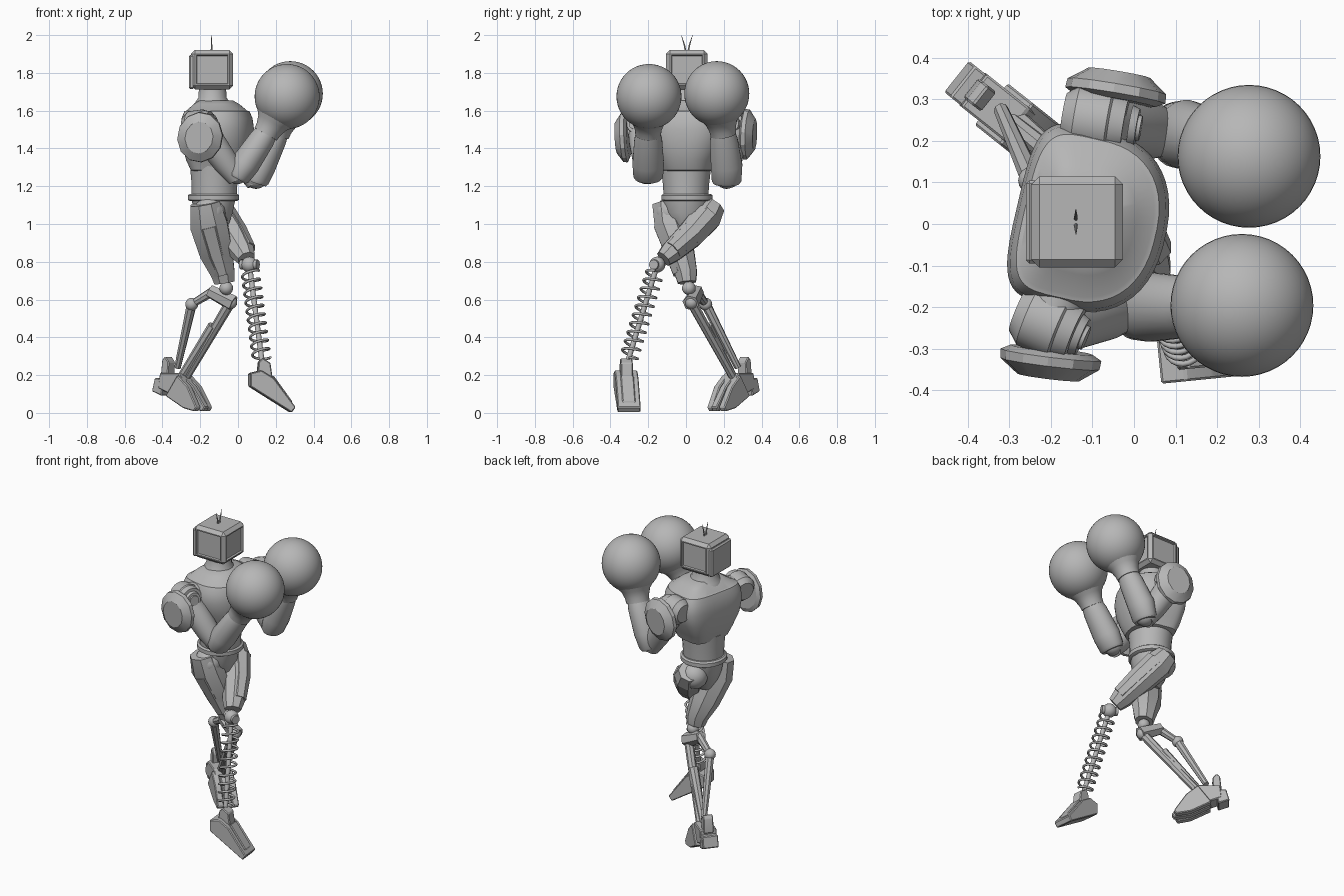
import bpy, bmesh, math
from mathutils import Vector as V

cube = bpy.data.objects.get("Cube")
if cube:
    bpy.data.objects.remove(cube, do_unlink=True)

GREY = (0.47, 0.47, 0.47, 1)
grey = bpy.data.materials.new("plain_grey")
grey.diffuse_color = GREY
grey.use_nodes = True
grey.node_tree.nodes["Principled BSDF"].inputs["Base Color"].default_value = GREY


def finish(name, bm, angle=35):
    bmesh.ops.recalc_face_normals(bm, faces=bm.faces)
    mesh = bpy.data.meshes.new(name)
    bm.to_mesh(mesh)
    bm.free()
    mesh.materials.append(grey)
    ob = bpy.data.objects.new(name, mesh)
    bpy.context.collection.objects.link(ob)
    bpy.ops.object.select_all(action='DESELECT')
    ob.select_set(True)
    bpy.context.view_layer.objects.active = ob
    bpy.ops.object.shade_smooth_by_angle(angle=math.radians(angle))


def ellipse(t):
    return math.cos(t), math.sin(t)


def chest_shape(t):
    # rounded in front, flat across the back
    c, s = ellipse(t)
    depth, p, q = (0.2, 0.85, 0.85) if c > 0 else (0.165, 0.4, 0.55)
    return (math.copysign(depth * abs(c) ** p, c),
            math.copysign(0.22 * abs(s) ** q, s))


def loft(name, sections, ref=(1, 0, 0), sides=24, shape=ellipse, angle=35):
    """Skin of cross-sections (position, radius along ref, radius across)."""
    bm = bmesh.new()
    pts = [V(s[0]) for s in sections]
    rings = []
    for i, (p, (_, ra, rb)) in enumerate(zip(pts, sections)):
        tan = (pts[min(i + 1, len(pts) - 1)] - pts[max(i - 1, 0)]).normalized()
        a = V(ref)
        a = (a - tan * a.dot(tan)).normalized()
        b = tan.cross(a)
        ring = []
        for k in range(sides):
            u, v = shape(2 * math.pi * (k + 0.5) / sides)
            ring.append(bm.verts.new(p + a * u * ra + b * v * rb))
        rings.append(ring)
    for r0, r1 in zip(rings, rings[1:]):
        for k in range(sides):
            j = (k + 1) % sides
            bm.faces.new((r0[k], r0[j], r1[j], r1[k]))
    bm.faces.new(rings[0])
    bm.faces.new(rings[-1])
    finish(name, bm, angle)


def rod(name, p, q, r0, r1, sides=16):
    loft(name, [(p, r0, r0), (q, r1, r1)], (0.3, 0.2, 1), sides)


def ball(name, p, r, detail=32):
    bm = bmesh.new()
    bmesh.ops.create_uvsphere(bm, u_segments=detail, v_segments=detail // 2, radius=r)
    bmesh.ops.translate(bm, verts=bm.verts, vec=V(p))
    finish(name, bm)


def slab(name, profile, origin, forward, half, shift=0, bevel=0.005):
    """Side outline (distance forward, height) given a width."""
    bm = bmesh.new()
    f = V(forward).normalized()
    side = V((-f.y, f.x, 0))
    lo, hi = ([bm.verts.new(V(origin) + f * s + V((0, 0, z)) + side * w)
               for s, z in profile] for w in (shift - half, shift + half))
    bm.faces.new(lo)
    bm.faces.new(hi)
    for i in range(len(lo)):
        j = (i + 1) % len(lo)
        bm.faces.new((lo[i], lo[j], hi[j], hi[i]))
    bmesh.ops.recalc_face_normals(bm, faces=bm.faces)
    bmesh.ops.bevel(bm, geom=bm.edges[:], offset=bevel, segments=1, affect='EDGES')
    finish(name, bm, 20)


def box(name, centre, size, bevel, panel=0):
    bm = bmesh.new()
    bmesh.ops.create_cube(bm, size=1)
    for v in bm.verts:
        v.co = V(c + s * k for c, s, k in zip(centre, size, v.co))
    bmesh.ops.bevel(bm, geom=bm.edges[:], offset=bevel, segments=1, affect='EDGES')
    if panel:
        bm.normal_update()
        big = [f for f in bm.faces if f.calc_area() > 0.015 and abs(f.normal.z) < 0.5]
        bmesh.ops.inset_individual(bm, faces=big, thickness=panel, depth=0)
        bmesh.ops.inset_individual(bm, faces=big, thickness=0.005, depth=-0.01)
    finish(name, bm, 25)


# Head, antennae and neck
box("head", (-0.137, 0.005, 1.817), (0.222, 0.22, 0.208), 0.02, 0.01)
box("head_back_cover", (-0.245, 0.005, 1.805), (0.03, 0.2, 0.18), 0.008)
for s, side in ((-1, "front"), (1, "back")):
    loft(side + "_antenna", [((-0.14, 0.005 + s * y, z), r, r) for y, z, r in
                             ((0.006, 1.91, 0.005), (0.014, 1.95, 0.004), (0.03, 2.0, 0.001))], sides=8)
loft("neck", [((-0.135, 0, z), r, r) for z, r in
              ((1.6, 0.11), (1.64, 0.095), (1.67, 0.075), (1.73, 0.072))])

# Torso
loft("chest", [((-0.12, 0.01, z), u, v) for z, u, v in
               ((1.28, 0.6, 0.55), (1.285, 0.72, 0.62), (1.34, 0.86, 0.72), (1.42, 0.96, 0.92),
                (1.5, 1, 1), (1.56, 0.96, 0.97), (1.597, 0.88, 0.89), (1.6, 0.82, 0.84),
                (1.635, 0.62, 0.6), (1.655, 0.45, 0.42))],
     (0.974, -0.225, 0), 48, chest_shape, 28)
loft("abdomen", [((-0.125, 0, z), a, b) for z, a, b in
                 ((1.14, 0.12, 0.118), (1.22, 0.122, 0.124), (1.31, 0.13, 0.135))], sides=32)
loft("belt", [((-0.13, 0.005, z), r, r) for z, r in
              ((1.122, 0.125), (1.128, 0.136), (1.152, 0.136), (1.16, 0.125))], sides=32)
loft("pelvis", [((-0.13, 0, z), a, b) for z, a, b in
                ((1.13, 0.12, 0.125), (1.06, 0.105, 0.12), (1.0, 0.085, 0.08), (0.94, 0.05, 0.04))], sides=12)

# Arms: barrel ends, elbow, forearm middle, wrist, glove, pad centre, pad normal
arms = {
    "front": ((-0.27, -0.21, 1.515), (-0.14, -0.265, 1.53), (-0.005, -0.2, 1.24), (0.04, -0.2, 1.32),
              (0.155, -0.2, 1.49), (0.26, -0.196, 1.675), (-0.2, -0.315, 1.46), (-0.12, -1, -0.05)),
    "back": ((-0.16, 0.26, 1.52), (-0.01, 0.235, 1.53), (0.095, 0.215, 1.215), (0.125, 0.215, 1.31),
             (0.21, 0.195, 1.49), (0.277, 0.163, 1.69), (-0.045, 0.31, 1.475), (0.17, 1, -0.05)),
}
for side, points in arms.items():
    inner, cap, elbow, mid, wrist, glove, pad, normal = map(V, points)
    normal.normalize()
    shoulder = inner.lerp(cap, 0.5)
    axis = (cap - inner).normalized()
    rod(side + "_shoulder_socket", (-0.12, 0.01, 1.5), shoulder, 0.1, 0.07, 24)
    loft(side + "_shoulder_barrel", [(inner + axis * d, r, r) for d, r in
                                     ((-0.01, 0.055), (0.02, 0.08), (0.1, 0.082), (0.105, 0.076), (0.14, 0.068))],
         (0, 0, 1), 28)
    rod(side + "_shoulder_hub", cap, cap + axis * 0.018, 0.052, 0.046, 24)
    rod(side + "_shoulder_bolt", cap, cap + axis * 0.027, 0.033, 0.03, 20)
    arm = elbow - shoulder
    loft(side + "_upper_arm", [(shoulder + arm * k, r, r) for k, r in
                               ((0, 0.07), (0.3, 0.076), (0.7, 0.068), (1, 0.05))], (0, 1, 0))
    ball(side + "_elbow", elbow + V((0, 0, 0.035)), 0.064, 24)
    loft(side + "_forearm", [(elbow, 0.07, 0.054), (elbow.lerp(mid, 0.15), 0.079, 0.064),
                             (mid, 0.084, 0.077), (mid.lerp(wrist, 0.75), 0.074, 0.068),
                             (wrist, 0.062, 0.06)], (0, 1, 0))
    loft(side + "_glove_cuff", [(wrist.lerp(glove, k), r, r) for k, r in
                                ((-0.08, 0.068), (0.06, 0.071), (0.25, 0.085), (0.55, 0.135))], (0, 1, 0), 32)
    ball(side + "_glove", glove, 0.172, 48)
    loft(side + "_shoulder_pad", [(pad + normal * d, a, b) for d, a, b in
                                  ((-0.012, 0.11, 0.1), (0, 0.135, 0.122), (0.022, 0.132, 0.12),
                                   (0.055, 0.085, 0.075))], (0.2, 0, 1), 12, angle=20)

# Thighs: faceted shells with a raised outer plate
thighs = {
    "rod_leg": (((-0.175, -0.1, 1.11), 0.085, 0.085), ((-0.155, -0.085, 1.0), 0.107, 0.088),
                ((-0.115, -0.03, 0.85), 0.094, 0.08), ((-0.08, 0, 0.74), 0.068, 0.064),
                ((-0.072, 0.005, 0.69), 0.058, 0.052)),
    "spring_leg": (((-0.13, 0.145, 1.095), 0.068, 0.066), ((-0.095, 0.105, 1.035), 0.09, 0.086),
                   ((-0.03, 0.02, 0.94), 0.082, 0.077), ((0.025, -0.08, 0.85), 0.066, 0.062),
                   ((0.045, -0.118, 0.815), 0.05, 0.047)),
}
for leg, sections in thighs.items():
    loft(leg + "_thigh", sections, sides=8, angle=20)
    out = V((0, -0.02, 0)) if leg == "rod_leg" else V((0.02, 0.01, 0.012))
    loft(leg + "_thigh_plate", [(V(p) + out, a * 0.78, b * 0.82) for p, a, b in sections[1:4]],
         sides=8, angle=20)
ball("spring_leg_hip", (-0.13, 0.1, 1.05), 0.08, 20)
ball("rod_leg_hip", (-0.15, -0.08, 1.06), 0.085, 20)

# Spring leg: knee, core rod and coil
knee, ankle = V((0.06, -0.152, 0.785)), V((0.13, -0.315, 0.25))
ball("spring_leg_knee", knee, 0.042, 24)
rod("spring_leg_knee_pin", knee - V((0.045, -0.02, 0)), knee + V((0.045, -0.02, 0)), 0.026, 0.026)
rod("spring_core", knee, ankle, 0.014, 0.014)
axis = (ankle - knee).normalized()
ax = axis.cross(V((0, 1, 0))).normalized()
ay = axis.cross(ax)
turns, steps = 10, 20
coil = []
for i in range(turns * steps + 1):
    t = 2 * math.pi * i / steps
    p = knee.lerp(ankle, 0.07 + 0.86 * i / (turns * steps))
    coil.append((p + (ax * math.cos(t) + ay * math.sin(t)) * 0.046, 0.007, 0.007))
loft("spring_coil", coil, axis, 8, angle=60)

# Spring leg foot, turned slightly inward
at, ahead = (0, -0.33, 0), (1, 0.1, 0)
slab("spring_foot", ((0.06, 0.21), (0.06, 0.14), (0.28, 0.002), (0.302, 0.03), (0.185, 0.185), (0.12, 0.225)),
     at, ahead, 0.061)
slab("spring_foot_ridge", ((0.16, 0.15), (0.27, 0.03), (0.287, 0.06), (0.185, 0.2)), at, ahead, 0.035)
slab("spring_ankle", ((0.1, 0.2), (0.108, 0.27), (0.13, 0.29), (0.17, 0.265), (0.182, 0.18)), at, ahead, 0.032)

# Rod leg: knee, links and shin rods
back_pin, front_pin = V((-0.245, 0.105, 0.575)), V((-0.04, 0.03, 0.585))
ball("rod_leg_knee", (-0.062, 0.015, 0.66), 0.036, 24)
rod("knee_block", (-0.15, 0.06, 0.645), (-0.025, 0.025, 0.58), 0.036, 0.045, 6)
rod("knee_link", (-0.13, 0.055, 0.645), back_pin, 0.026, 0.02, 8)
ball("back_shin_pin", back_pin, 0.034, 16)
ball("front_shin_pin", front_pin, 0.036, 16)
rod("back_shin_rod", back_pin, (-0.32, 0.275, 0.24), 0.027, 0.018, 8)
rod("front_shin_rod", front_pin, (-0.28, 0.255, 0.18), 0.028, 0.022, 8)
rod("shin_inner_rod", (-0.13, 0.11, 0.46), (-0.3, 0.25, 0.19), 0.03, 0.022, 8)

# Rod leg foot, with three toes
at, ahead = (-0.393, 0.328, 0), (0.78, -0.62, 0)
slab("rod_foot", ((0.0, 0.13), (0.18, 0.06), (0.2, 0.13), (0.14, 0.21), (0.01, 0.21)), at, ahead, 0.05)
slab("rod_foot_heel", ((-0.045, 0.115), (0.02, 0.09), (0.04, 0.18), (-0.025, 0.185)), at, ahead, 0.048)
slab("rod_foot_spur", ((0.0, 0.19), (0.05, 0.19), (0.055, 0.27), (0.03, 0.3), (0.01, 0.28)), at, ahead, 0.03)
for i, tip in enumerate((-0.01, 0.012, 0)):
    slab(f"rod_foot_toe_{i + 1}", ((0.06, 0.09), (0.18, 0.025), (0.265 + tip, 0.008), (0.28 + tip, 0.03),
                                   (0.21, 0.14), (0.14, 0.2)), at, ahead, 0.02, (i - 1) * 0.044)
